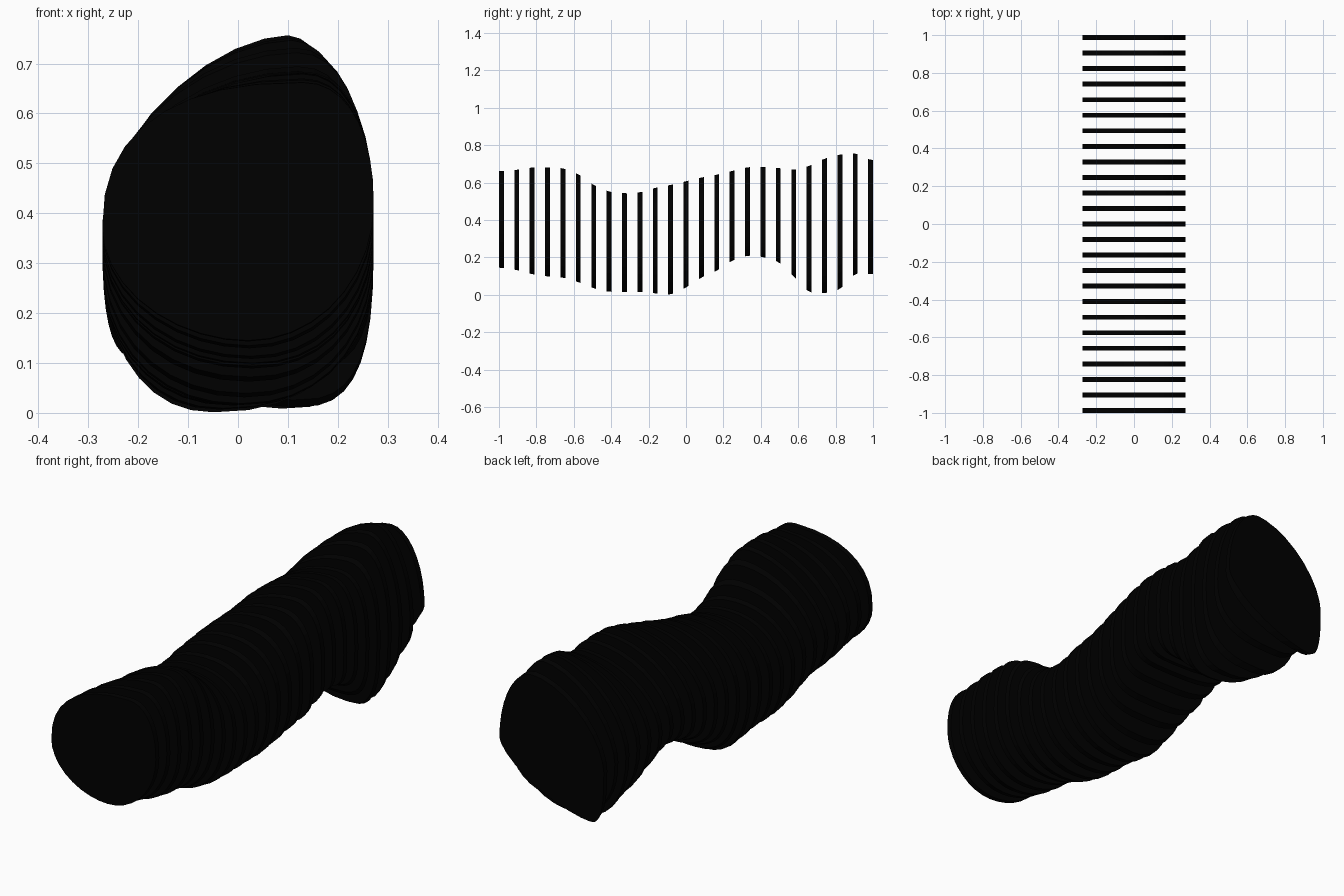
import bpy, bmesh, math

if "Cube" in bpy.data.objects:
    bpy.data.objects.remove(bpy.data.objects["Cube"])

COUNT, THICK, HALF_W, SEG = 25, 0.026, 0.272, 9
PITCH = (2 - THICK) / (COUNT - 1)

# crest and underside height of every rib, front to back
CREST = [.662, .668, .681, .682, .677, .646, .586, .551, .542, .547, .572, .587, .607,
         .627, .642, .662, .682, .685, .678, .667, .688, .728, .75, .758, .72]
UNDER = [.145, .133, .11, .098, .093, .068, .034, .016, .016, .016, .008, .0, .038,
         .093, .128, .183, .21, .203, .178, .10, .012, .008, .028, .115, .11]

# y, crest x, low-point x, left z, right z, then roundness of the
# upper right, lower right, lower left and upper left quarters
STATIONS = [
    (-1.0, .13, .02, .37, .42, 2.2, 2.0, 1.9, 2.4),
    (-.70, .13, .03, .36, .38, 2.2, 2.2, 2.1, 1.7),
    (-.30, .00, .00, .30, .30, 2.3, 2.2, 2.2, 2.2),
    (-.08, .02, -.05, .32, .33, 2.3, 2.3, 2.2, 2.2),
    (.27, .12, .05, .38, .38, 2.4, 4.0, 3.3, 1.9),
    (.48, .12, .11, .38, .38, 2.5, 3.6, 2.2, 1.9),
    (.68, .12, .11, .38, .36, 2.3, 3.0, 2.0, 1.9),
    (.90, .10, -.08, .37, .36, 1.8, 2.8, 2.2, 1.7),
    (1.0, .10, -.20, .36, .38, 2.0, 1.5, 2.8, 1.7),
]


def lerp(a, b, t):
    return a + (b - a) * t


def height(table, y):
    f = min(max((y + 1 - THICK / 2) / PITCH, 0), COUNT - 1)
    i = min(int(f), COUNT - 2)
    return lerp(table[i], table[i + 1], f - i)


def station(y):
    for a, b in zip(STATIONS, STATIONS[1:]):
        if y <= b[0] + 1e-6:
            t = (y - a[0]) / (b[0] - a[0])
            t = t * t * (3 - 2 * t)
            return [lerp(p, q, t) for p, q in zip(a[1:], b[1:])]
    return list(STATIONS[-1][1:])


def outline(y):
    """Closed section made of four rounded quarters."""
    top_x, low_x, left_z, right_z, *power = station(y)
    top, low = height(CREST, y), height(UNDER, y)
    quarters = [  # centre x, reach x, centre z, reach z, starts on the side
        (top_x, HALF_W - top_x, right_z, top - right_z, False),
        (low_x, HALF_W - low_x, right_z, low - right_z, True),
        (low_x, -HALF_W - low_x, left_z, low - left_z, False),
        (top_x, -HALF_W - top_x, left_z, top - left_z, True),
    ]
    pts = []
    for (cx, rx, cz, rz, side), p in zip(quarters, power):
        for k in range(SEG):
            a = math.pi / 2 * k / SEG
            u, v = abs(math.sin(a)) ** (2 / p), abs(math.cos(a)) ** (2 / p)
            if side:
                u, v = v, u
            pts.append((cx + rx * u, y, cz + rz * v))
    return pts


black = bpy.data.materials.new("black")
black.diffuse_color = (0.0, 0.0, 0.0, 1)
black.use_nodes = True
black.node_tree.nodes["Principled BSDF"].inputs["Base Color"].default_value = black.diffuse_color

# ribs: each one a thin slab between two neighbouring sections
for i in range(COUNT):
    y = -1 + THICK / 2 + i * PITCH
    bm = bmesh.new()
    front, back = [[bm.verts.new(c) for c in outline(y + d)]
                   for d in (-THICK / 2, THICK / 2)]
    n = len(front)
    bm.faces.new(front)
    bm.faces.new(back[::-1])
    for k in range(n):
        j = (k + 1) % n
        bm.faces.new((front[k], back[k], back[j], front[j]))
    bmesh.ops.recalc_face_normals(bm, faces=bm.faces)
    mesh = bpy.data.meshes.new(f"rib_{i + 1:02d}")
    bm.to_mesh(mesh)
    bm.free()
    mesh.materials.append(black)
    bpy.context.collection.objects.link(bpy.data.objects.new(mesh.name, mesh))
